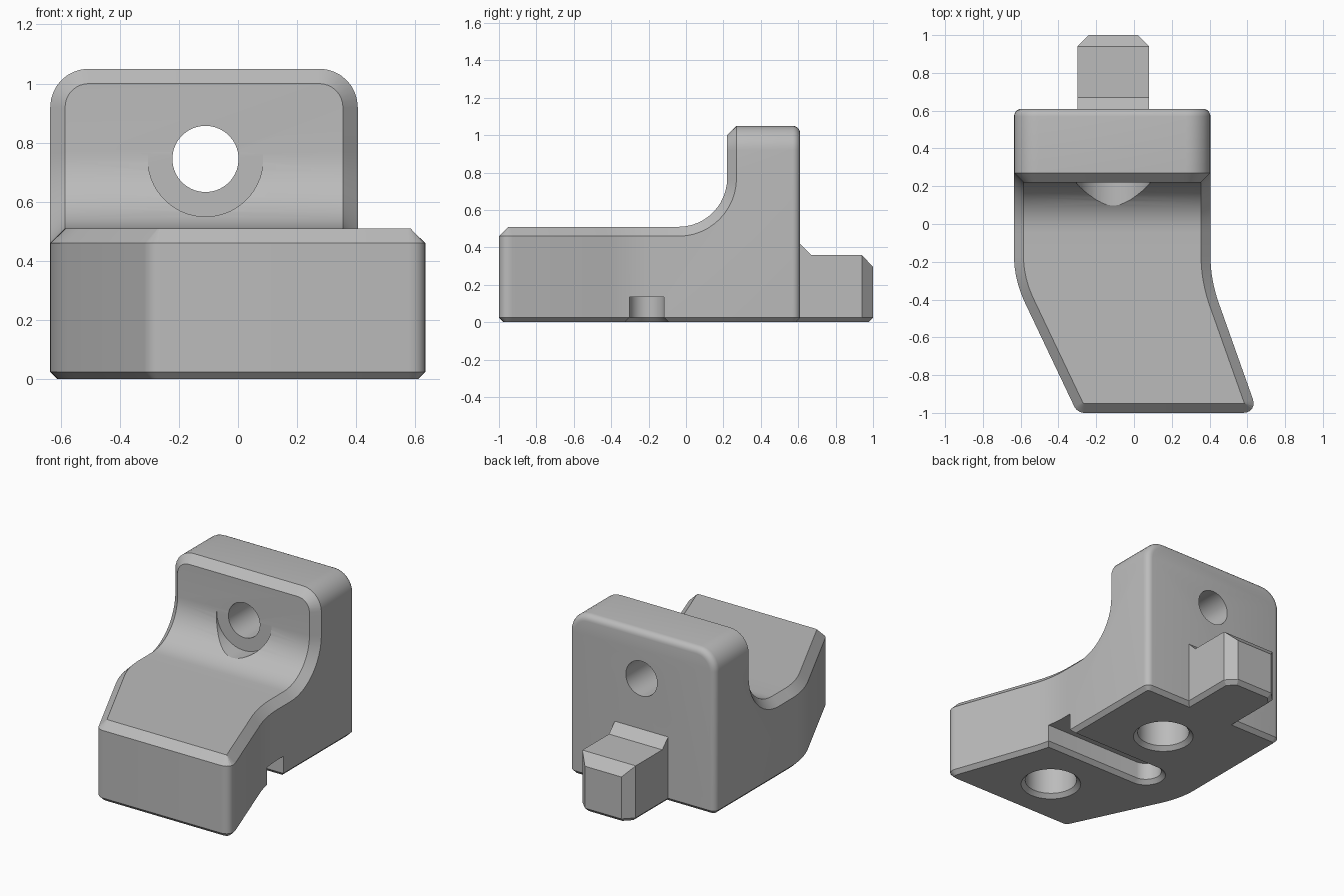
import bpy, bmesh
from math import sin, cos, pi, radians
from mathutils import Vector

cube = bpy.data.objects.get("Cube")
if cube:
    bpy.data.objects.remove(cube, do_unlink=True)

GREY = (0.5, 0.5, 0.5, 1)
plastic = bpy.data.materials.new("plain_grey")
plastic.use_nodes = True
plastic.diffuse_color = GREY
plastic.node_tree.nodes["Principled BSDF"].inputs["Base Color"].default_value = GREY

FRONT, BACK, DECK, TOP = -1.0, 0.61, 0.51, 1.05
WALL, RADIUS = 0.22, 0.26          # upright face and the fillet below it
HOLE_X, HOLE_Z = -0.11, 0.745


def finish(bm, name):
    bmesh.ops.recalc_face_normals(bm, faces=bm.faces)
    mesh = bpy.data.meshes.new(name)
    bm.to_mesh(mesh)
    bm.free()
    mesh.materials.append(plastic)
    ob = bpy.data.objects.new(name, mesh)
    bpy.context.collection.objects.link(ob)
    return ob


def bevel(bm, test, width, segments=1):
    """Bevel the sharp edges whose two end points pass the test."""
    bm.normal_update()
    edges = [e for e in bm.edges if e.calc_face_angle(0) > 0.6
             and test(e.verts[0].co, e.verts[1].co)]
    bmesh.ops.bevel(bm, geom=edges, offset=width, segments=segments, profile=0.5,
                    affect='EDGES', clamp_overlap=False)


def near(a, b):
    return abs(a - b) < 1e-4


def sweep(y, slope):
    """Sideways drift of the plan outline towards the front."""
    t = max(0.0, -0.17 - y)
    return slope * (t * t / 0.5 if t < 0.25 else t - 0.125)


# Body: side profile skinned between the two swept sides
def build_body():
    bm = bmesh.new()
    stations = [FRONT] + [-0.42 + 0.25 * i / 8 for i in range(9)]
    n = len(stations)
    centre_y = WALL - RADIUS
    profile = [(y, DECK) for y in stations]
    for i in range(13):
        a = pi / 2 * i / 12
        profile.append((centre_y + RADIUS * sin(a), DECK + RADIUS * (1 - cos(a))))
    profile += [(WALL, TOP), (BACK, TOP)]
    floor = [(y, 0) for y in stations] + [(BACK, 0)]

    def side(points, x, slope):
        return [bm.verts.new((x + sweep(y, slope), y, z)) for y, z in points]

    tops = [side(profile, -0.635, 0.475), side(profile, 0.405, 0.355)]
    lows = [side(floor, -0.635, 0.475), side(floor, 0.405, 0.355)]
    for top, low in zip(tops, lows):
        for i in range(n - 1):
            bm.faces.new((low[i], low[i + 1], top[i + 1], top[i]))
        bm.faces.new([low[n - 1], low[n]] + top[:n - 2:-1])
    (tl, tr), (ll, lr) = tops, lows
    for i in range(len(profile) - 1):
        bm.faces.new((tl[i], tr[i], tr[i + 1], tl[i + 1]))
    bm.faces.new((ll[0], lr[0], tr[0], tl[0]))
    bm.faces.new((ll[n], lr[n], tr[-1], tl[-1]))
    bm.faces.new(ll + lr[::-1])
    bmesh.ops.recalc_face_normals(bm, faces=bm.faces)

    # Rounded front corners and upper corners of the upright
    def upright_front(a, b):
        return near(a.y, FRONT) and near(b.y, FRONT) and near(a.x, b.x)
    bevel(bm, lambda a, b: upright_front(a, b) and a.x < 0, 0.036, 6)
    bevel(bm, lambda a, b: upright_front(a, b) and a.x > 0, 0.078, 6)
    bevel(bm, lambda a, b: near(a.z, TOP) and near(b.z, TOP) and near(a.x, b.x), 0.13, 8)
    # Chamfered front rim, rounded back rim, chamfered underside
    bevel(bm, lambda a, b: min(a.z, b.z) > 0.01 and min(a.y, b.y) < BACK - 0.01, 0.05)
    bevel(bm, lambda a, b: near(a.y, BACK) and near(b.y, BACK) and max(a.z, b.z) > 0.01,
          0.04, 5)
    bevel(bm, lambda a, b: near(a.z, 0) and near(b.z, 0), 0.025)
    return finish(bm, "bracket_body")


# Cutters: stacked rings, optionally stretched into a slot or turned to face y
def cutter(rings, x, y, stretch=0.0, along_y=False):
    bm = bmesh.new()
    loops = []
    for r, h in rings:
        loop = []
        for i in range(48):
            a = 2 * pi * (i + 0.5) / 48
            u = x + r * cos(a) + (stretch if cos(a) > 0 else 0)
            v = y + r * sin(a)
            loop.append(bm.verts.new((u, h, v) if along_y else (u, v, h)))
        loops.append(loop)
    for p, q in zip(loops, loops[1:]):
        for i in range(48):
            j = (i + 1) % 48
            bm.faces.new((p[i], p[j], q[j], q[i]))
    bm.faces.new(loops[0])
    bm.faces.new(loops[-1])
    ob = finish(bm, "cutter")
    ob.hide_render = True
    return ob


def cut(ob, tool):
    mod = ob.modifiers.new("cut", 'BOOLEAN')
    mod.operation, mod.solver, mod.object = 'DIFFERENCE', 'EXACT', tool
    mesh = bpy.data.meshes.new_from_object(
        ob.evaluated_get(bpy.context.evaluated_depsgraph_get()))
    ob.modifiers.clear()
    ob.data = mesh
    bpy.data.objects.remove(tool, do_unlink=True)


def flared(r, depth):
    return [(r + 0.035, -0.01), (r, 0.025), (r, depth)]


body = build_body()
cut(body, cutter([(0.195, -0.4), (0.195, WALL - 0.0005)], HOLE_X, HOLE_Z, along_y=True))
cut(body, cutter([(0.112, -0.4), (0.112, 0.8)], HOLE_X, HOLE_Z, along_y=True))
cut(body, cutter(flared(0.155, 0.3), 0.10, -0.66))
cut(body, cutter(flared(0.155, 0.3), -0.05, 0.215))
cut(body, cutter(flared(0.093, 0.135), -0.27, -0.21, stretch=1.2))


# Tongue at the back: sections of (y, side inset, height)
def build_tongue():
    bm = bmesh.new()
    rows = []
    for y, inset, h in ((0.56, 0, 0.42), (0.61, 0, 0.42), (0.67, 0, 0.36),
                        (0.94, 0, 0.36), (1.0, 0.06, 0.295)):
        l, r = -0.3 + inset, 0.08 - inset
        rows.append([bm.verts.new(p) for p in ((l, y, 0), (r, y, 0), (r, y, h), (l, y, h))])
    for p, q in zip(rows, rows[1:]):
        for i in range(4):
            j = (i + 1) % 4
            bm.faces.new((p[i], p[j], q[j], q[i]))
    bm.faces.new(rows[0])
    bm.faces.new(rows[-1])
    bmesh.ops.recalc_face_normals(bm, faces=bm.faces)
    bevel(bm, lambda a, b: near(a.z, 0) and near(b.z, 0), 0.025)
    return finish(bm, "back_tongue")


tongue = build_tongue()

for ob in (body, tongue):
    bpy.ops.object.select_all(action='DESELECT')
    ob.select_set(True)
    bpy.context.view_layer.objects.active = ob
    bpy.ops.object.shade_smooth_by_angle(angle=radians(30))
